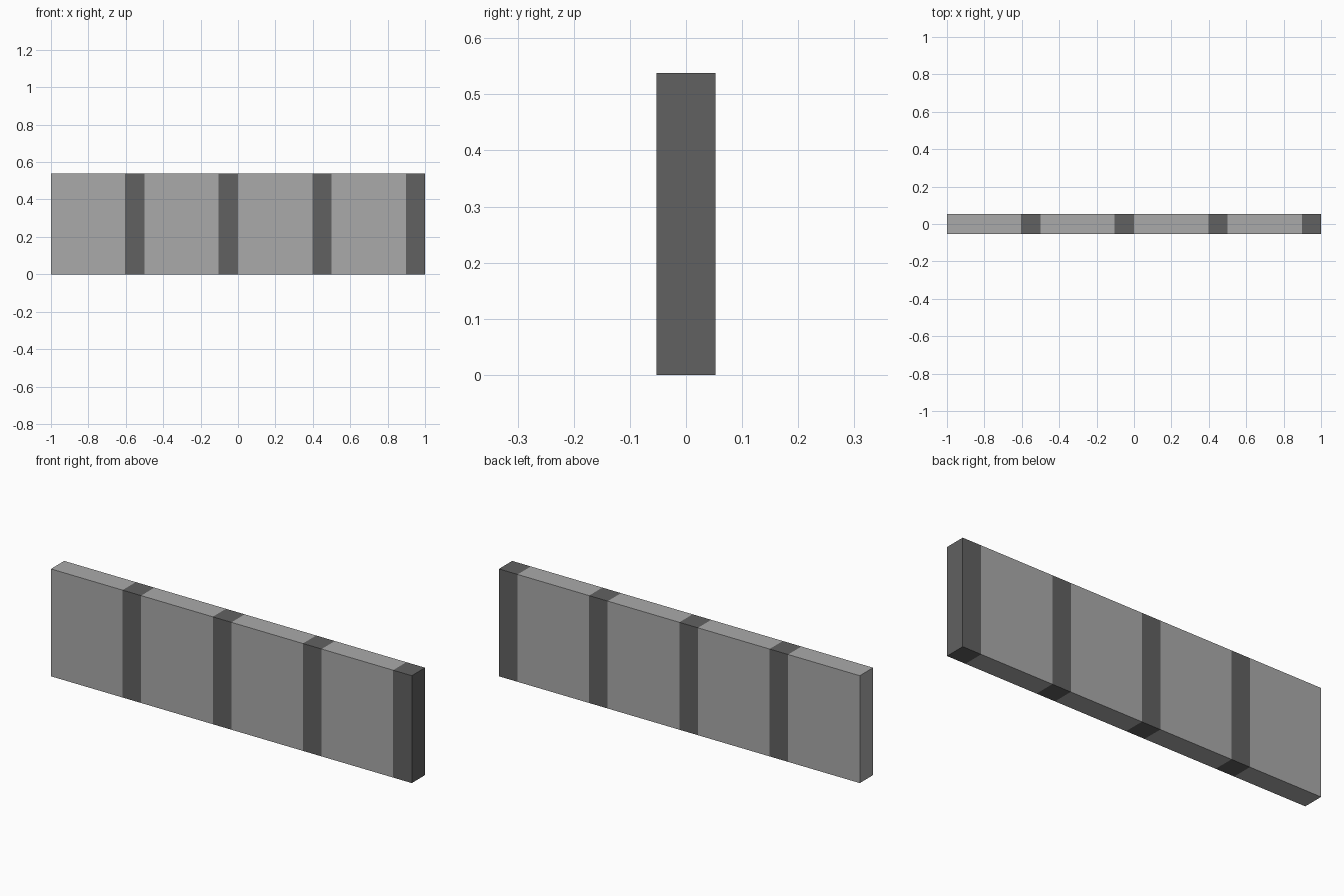
import bpy, bmesh
from mathutils import Vector

if "Cube" in bpy.data.objects:
    bpy.data.objects.remove(bpy.data.objects["Cube"])

LENGTH, DEPTH, HEIGHT = 2.0, 0.105, 0.538
BAYS = 4
BAY = LENGTH / BAYS
LIGHT = 0.397          # light panel width in each bay, the rest is the dark post


def material(name, v):
    m = bpy.data.materials.new(name)
    m.diffuse_color = (v, v, v, 1)
    m.use_nodes = True
    m.node_tree.nodes["Principled BSDF"].inputs["Base Color"].default_value = m.diffuse_color
    return m


# Solid wall block
bm = bmesh.new()
bmesh.ops.create_cube(bm, size=1)
for v in bm.verts:
    v.co = Vector((v.co.x * LENGTH, v.co.y * DEPTH, (v.co.z + 0.5) * HEIGHT))

# Cut the block at every panel / post boundary
cuts = []
for i in range(BAYS):
    start = -LENGTH / 2 + i * BAY
    cuts.append(start + LIGHT)
    if i < BAYS - 1:
        cuts.append(start + BAY)
for x in cuts:
    bmesh.ops.bisect_plane(bm, geom=bm.verts[:] + bm.edges[:] + bm.faces[:],
                           plane_co=(x, 0, 0), plane_no=(1, 0, 0))

# Dark colour on the post bands, including the right end
bm.normal_update()
for f in bm.faces:
    x = f.calc_center_median().x
    if abs(f.normal.x) > 0.5:
        f.material_index = 1 if x > 0 else 0
    else:
        f.material_index = 1 if (x + LENGTH / 2) % BAY > LIGHT else 0

mesh = bpy.data.meshes.new("wall_panel")
bm.to_mesh(mesh)
bm.free()
mesh.materials.append(material("light grey", 0.402))
mesh.materials.append(material("dark grey", 0.120))
wall = bpy.data.objects.new("wall_panel", mesh)
bpy.context.collection.objects.link(wall)
